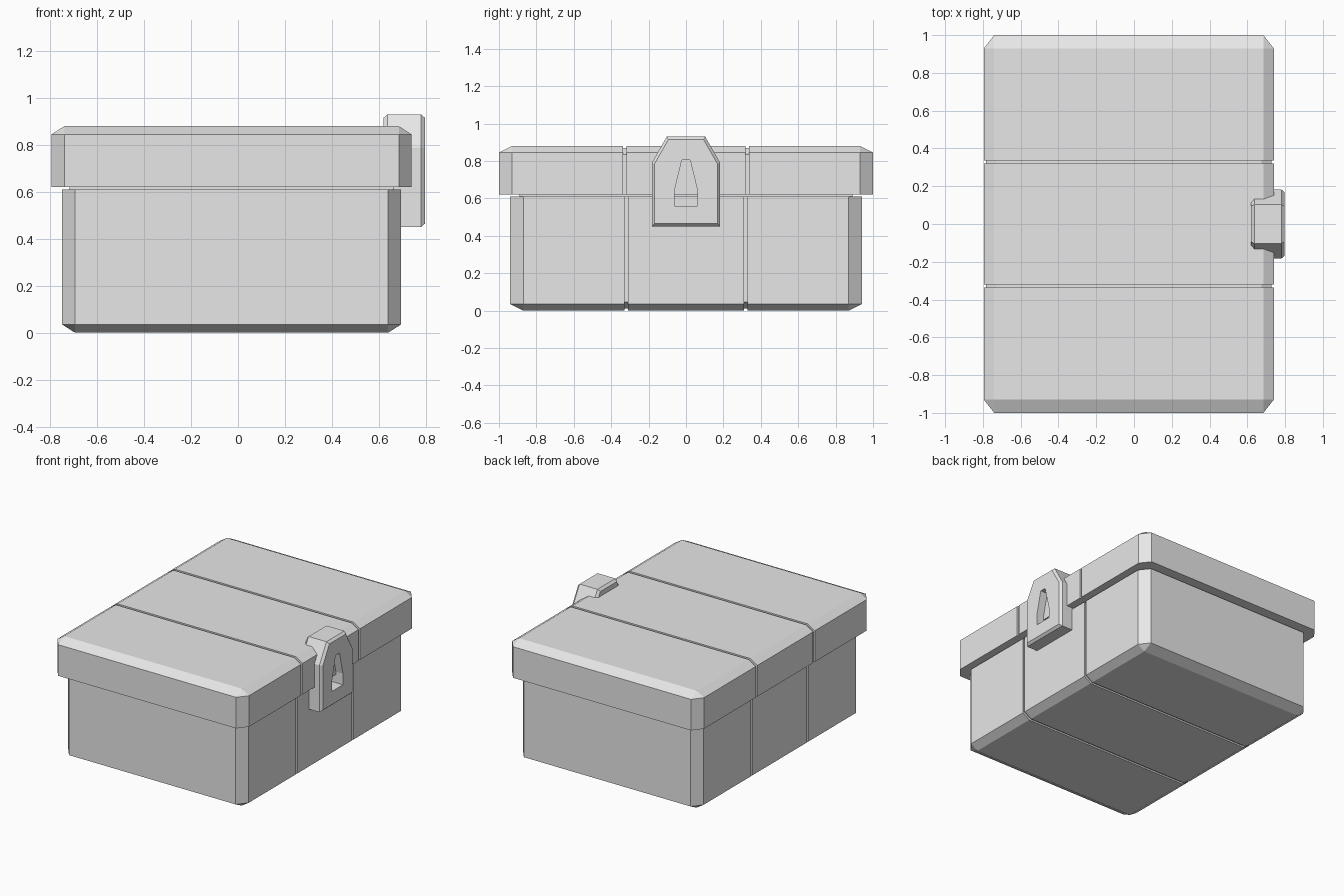
import bpy
import bmesh

cube = bpy.data.objects.get("Cube")
if cube:
    bpy.data.objects.remove(cube, do_unlink=True)

grey = bpy.data.materials.new("light grey")
grey.use_nodes = True
grey.diffuse_color = (0.8, 0.8, 0.8, 1)
grey.node_tree.nodes["Principled BSDF"].inputs["Base Color"].default_value = (0.8, 0.8, 0.8, 1)

CENTRE_X = -0.0275
CUT_X, CUT_Y, CUT_Z = 0.055, 0.07, 0.035   # chamfer sizes of the box shells
GROOVE_Y, GROOVE_W, GROOVE_D = 0.328, 0.009, 0.011


def loft(name, rings):
    """Skin matching closed rings of points and cap both ends."""
    bm = bmesh.new()
    loops = [[bm.verts.new(p) for p in ring] for ring in rings]
    for a, b in zip(loops, loops[1:]):
        for i in range(len(a)):
            j = (i + 1) % len(a)
            bm.faces.new((a[i], a[j], b[j], b[i]))
    bm.faces.new(loops[0])
    bm.faces.new(loops[-1])
    bmesh.ops.remove_doubles(bm, verts=bm.verts, dist=0.0001)
    bmesh.ops.recalc_face_normals(bm, faces=bm.faces)
    mesh = bpy.data.meshes.new(name)
    bm.to_mesh(mesh)
    bm.free()
    mesh.materials.append(grey)
    obj = bpy.data.objects.new(name, mesh)
    bpy.context.collection.objects.link(obj)
    return obj


def shell(name, half_x, half_y, z_open, z_closed, groove_y):
    """Chamfered box half with two grooves around it; z_closed is its outer flat side."""
    up = 1 if z_closed > z_open else -1

    def ring(y, inset=0.0, end=False):
        w = half_x - inset
        z = z_closed - up * inset
        shoulder = z - up * CUT_Z
        if end:
            w -= CUT_X
            pts = [(w, z_open), (w, shoulder), (w, shoulder)]
        else:
            pts = [(w, z_open), (w, shoulder), (w - CUT_X, z)]
        pts += [(-x, h) for x, h in reversed(pts)]
        return [(CENTRE_X + x, y, h) for x, h in pts]

    near = [ring(-half_y, end=True), ring(-half_y + CUT_Y)]
    for c in (-groove_y, groove_y):
        near += [ring(c - GROOVE_W), ring(c - GROOVE_W, GROOVE_D),
                 ring(c + GROOVE_W, GROOVE_D), ring(c + GROOVE_W)]
    return loft(name, near + [ring(half_y - CUT_Y), ring(half_y, end=True)])


# Box body and overhanging lid
shell("box_body", 0.7225, 0.94, 0.61, 0.0, 0.32)
shell("lid", 0.7675, 1.0, 0.62, 0.88, GROOVE_Y)

# Recessed neck in the seam between the two
loft("seam_neck", [[(CENTRE_X + sx * 0.69, sy * 0.89, z)
                    for sx, sy in ((-1, -1), (1, -1), (1, 1), (-1, 1))]
                   for z in (0.59, 0.64)])


# Latch plate hooked over the lid edge, with chamfered ends
def mirrored(half):
    return half + [(-y, z) for y, z in reversed(half)]


outline = mirrored([(0.183, 0.45), (0.183, 0.79), (0.103, 0.93)])
inner = mirrored([(0.168, 0.465), (0.168, 0.785), (0.094, 0.915)])
latch = loft("latch", [[(x, y, z) for y, z in pts] for x, pts in
                       ((0.62, inner), (0.637, outline), (0.78, outline), (0.797, inner))])

# Tapered opening through the latch
hole = mirrored([(0.062, 0.56), (0.062, 0.64), (0.022, 0.805)])
cutter = loft("latch_cutter", [[(x, y, z) for y, z in hole] for x in (0.5, 0.9)])
cut = latch.modifiers.new("opening", 'BOOLEAN')
cut.operation = 'DIFFERENCE'
cut.solver = 'EXACT'
cut.object = cutter
bpy.context.view_layer.objects.active = latch
bpy.ops.object.modifier_apply(modifier=cut.name)
bpy.data.objects.remove(cutter, do_unlink=True)
